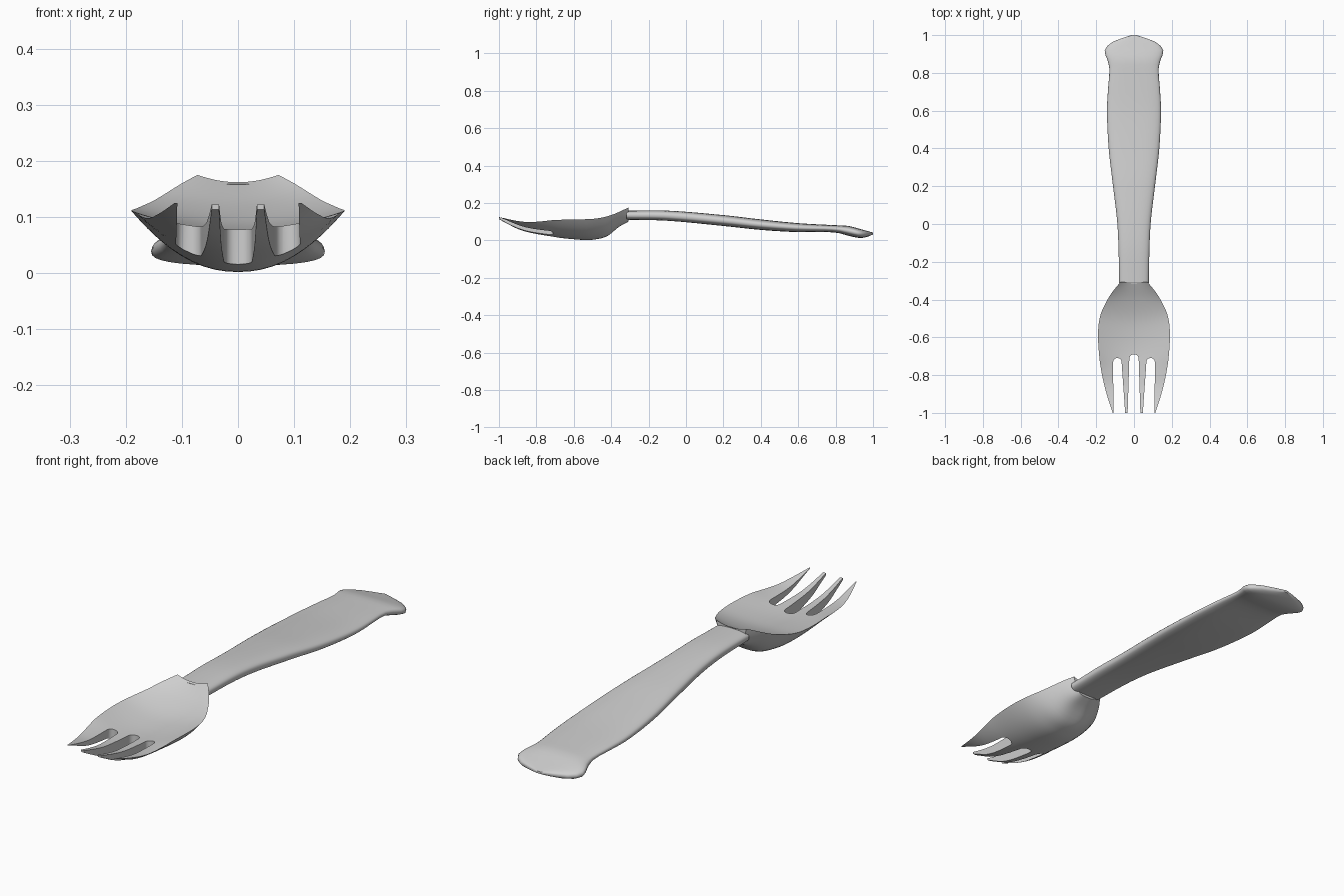
import bpy, bmesh, math

if "Cube" in bpy.data.objects:
    bpy.data.objects.remove(bpy.data.objects["Cube"])

grey = bpy.data.materials.new("light grey")
grey.diffuse_color = (0.62, 0.62, 0.62, 1)
grey.use_nodes = True
grey.node_tree.nodes["Principled BSDF"].inputs["Base Color"].default_value = grey.diffuse_color


def curve(points, t):
    """Smooth interpolation through (position, value) points."""
    n = len(points)

    def slope(i):
        a, b = points[max(i - 1, 0)], points[min(i + 1, n - 1)]
        return (b[1] - a[1]) / (b[0] - a[0])

    t = min(max(t, points[0][0]), points[-1][0])
    i = max(k for k in range(n - 1) if points[k][0] <= t)
    (x0, y0), (x1, y1) = points[i], points[i + 1]
    h = x1 - x0
    s = (t - x0) / h
    return ((2 * s**3 - 3 * s**2 + 1) * y0 + (s**3 - 2 * s**2 + s) * h * slope(i)
            + (3 * s**2 - 2 * s**3) * y1 + (s**3 - s**2) * h * slope(i + 1))


def loft(name, rings):
    """Closed solid skinned through equal-sized rings of points."""
    bm = bmesh.new()
    rows = [[bm.verts.new(p) for p in ring] for ring in rings]
    n = len(rows[0])
    for a, b in zip(rows, rows[1:]):
        for i in range(n):
            j = (i + 1) % n
            bm.faces.new((a[i], a[j], b[j], b[i]))
    bm.faces.new(rows[0])
    bm.faces.new(rows[-1])
    bmesh.ops.recalc_face_normals(bm, faces=bm.faces)
    mesh = bpy.data.meshes.new(name)
    bm.to_mesh(mesh)
    bm.free()
    mesh.materials.append(grey)
    obj = bpy.data.objects.new(name, mesh)
    bpy.context.collection.objects.link(obj)
    return obj


def smooth(obj, degrees):
    bpy.ops.object.select_all(action='DESELECT')
    obj.select_set(True)
    bpy.context.view_layer.objects.active = obj
    bpy.ops.object.shade_smooth_by_angle(angle=math.radians(degrees))


# Handle: flattened rounded section, flared and pointed at the back
width = [(-0.318, 0.078), (-0.2, 0.08), (0, 0.088), (0.2, 0.111), (0.4, 0.134), (0.6, 0.143),
         (0.72, 0.137), (0.82, 0.13), (0.87, 0.141), (0.92, 0.155), (0.965, 0.112), (1.0, 0.012)]
upper = [(-0.318, 0.159), (-0.1, 0.159), (0.2, 0.135), (0.4, 0.112), (0.6, 0.092),
         (0.8, 0.081), (0.87, 0.077), (0.93, 0.061), (1.0, 0.042)]
lower = [(-0.318, 0.11), (-0.1, 0.105), (0.2, 0.077), (0.4, 0.056), (0.6, 0.044),
         (0.8, 0.042), (0.87, 0.024), (0.93, 0.013), (0.97, 0.019), (1.0, 0.032)]
stations = [-0.318 + i * 1.138 / 28 for i in range(29)]
stations += [0.845, 0.87, 0.895, 0.92, 0.943, 0.965, 0.983, 1.0]


def power(v, e):
    return math.copysign(abs(v) ** e, v)


rings = []
for y in stations:
    w, hi, lo = curve(width, y), curve(upper, y), curve(lower, y)
    ring = []
    for k in range(32):
        a = 2 * math.pi * k / 32
        ring.append((w * power(math.cos(a), 0.7), y,
                     (hi + lo) / 2 + (hi - lo) / 2 * power(math.sin(a), 0.75)))
    rings.append(ring)
smooth(loft("handle", rings), 50)

# Bowl: shallow curved top and deeper curved underside meeting in a sharp rim
half = [(-1, 0.113), (-0.9, 0.145), (-0.8, 0.169), (-0.7, 0.184), (-0.57, 0.19),
        (-0.48, 0.177), (-0.4, 0.14), (-0.35, 0.107), (-0.308, 0.072)]
rim = [(-1, 0.125), (-0.92, 0.107), (-0.85, 0.098), (-0.78, 0.101), (-0.7, 0.109),
       (-0.57, 0.112), (-0.48, 0.117), (-0.4, 0.135), (-0.308, 0.175)]
inside = [(-1, 0.122), (-0.92, 0.1), (-0.85, 0.087), (-0.7, 0.078), (-0.6, 0.08),
          (-0.5, 0.092), (-0.4, 0.122), (-0.308, 0.162)]
under = [(-1, 0.112), (-0.95, 0.085), (-0.9, 0.06), (-0.83, 0.039), (-0.7, 0.017), (-0.6, 0.006),
         (-0.53, 0.002), (-0.48, 0.006), (-0.42, 0.023), (-0.36, 0.071), (-0.308, 0.1)]
fullness = [(-1, 2.2), (-0.5, 2.2), (-0.42, 2.6), (-0.308, 4)]
steps = 28
rings = []
for r in range(41):
    y = -1 + r * 0.692 / 40
    w, edge = curve(half, y), curve(rim, y)
    top, bottom, e = curve(inside, y), curve(under, y), curve(fullness, y)
    us = [math.sin(math.pi * (k / steps - 0.5)) for k in range(steps + 1)]
    ring = [(w * u, y, top + (edge - top) * u * u) for u in us]
    ring += [(w * u, y, bottom + (edge - bottom) * abs(u) ** e) for u in reversed(us[1:-1])]
    rings.append(ring)
bowl = loft("bowl", rings)

# Slots between the tines: round-ended cutters, widening towards the tips
bpy.context.view_layer.objects.active = bowl
for left, right, tip_left, tip_right, end in ((-0.025, 0.025, -0.034, 0.034, -0.69),
                                              (0.065, 0.111, 0.046, 0.108, -0.71),
                                              (-0.111, -0.065, -0.108, -0.046, -0.71)):
    mid, rad = (left + right) / 2, (right - left) / 2
    outline = [(tip_left, -1.01), (tip_right, -1.01)]
    for k in range(13):
        a = math.pi * k / 12
        outline.append((mid + rad * power(math.cos(a), 0.8),
                        end - 0.03 + 0.03 * power(math.sin(a), 0.8)))
    cutter = loft("slot_cutter", [[(x, y, z) for x, y in outline] for z in (-0.1, 0.3)])
    mod = bowl.modifiers.new("slot", 'BOOLEAN')
    mod.operation = 'DIFFERENCE'
    mod.solver = 'EXACT'
    mod.object = cutter
    bpy.ops.object.modifier_apply(modifier=mod.name)
    bpy.data.objects.remove(cutter)
smooth(bowl, 35)
